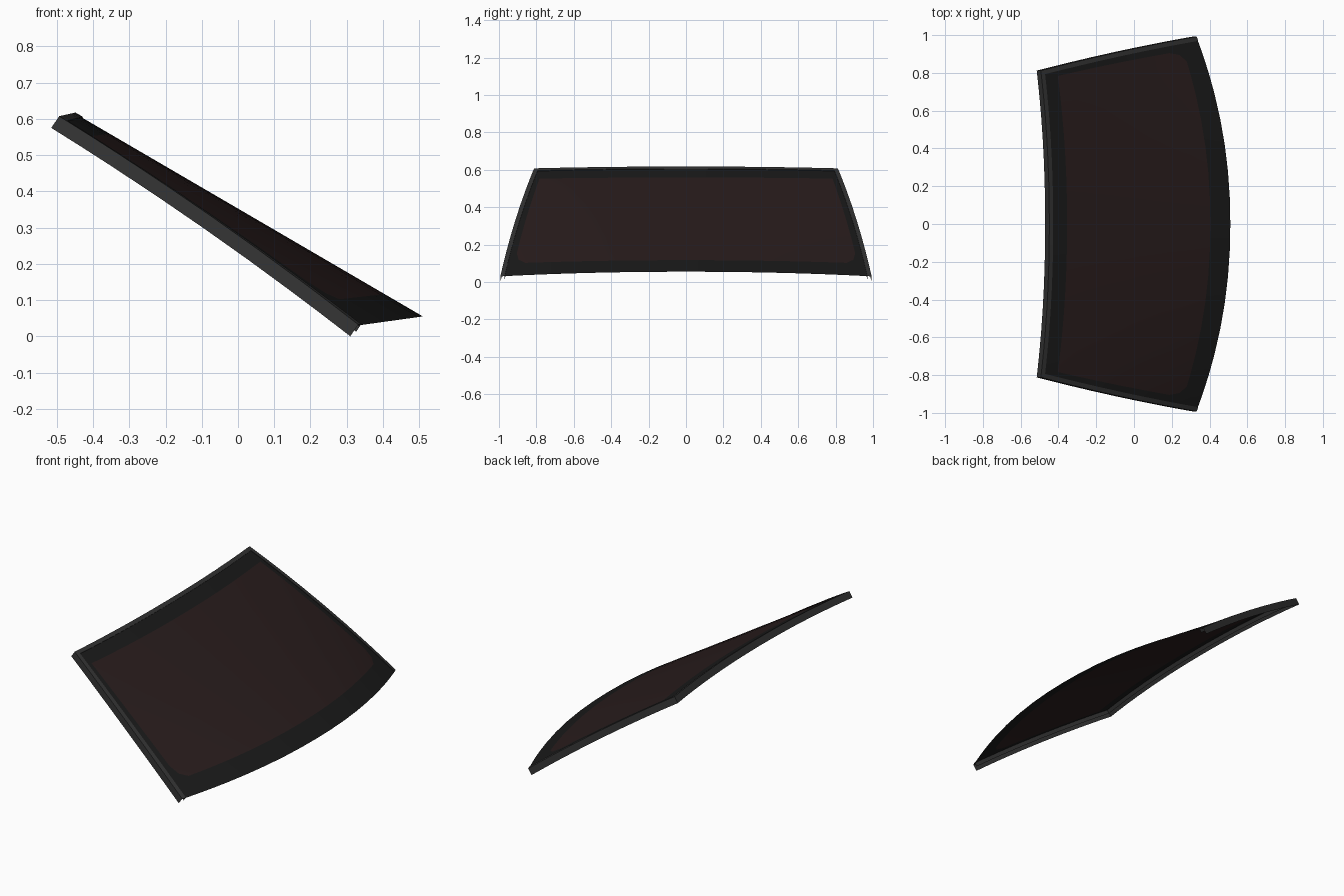
import bpy, bmesh
from mathutils import Vector

if "Cube" in bpy.data.objects:
    bpy.data.objects.remove(bpy.data.objects["Cube"])


def mat(name, c):
    m = bpy.data.materials.new(name)
    m.diffuse_color = (*c, 1)
    m.use_nodes = True
    m.node_tree.nodes["Principled BSDF"].inputs["Base Color"].default_value = m.diffuse_color
    return m


def make(name, verts, faces, mats):
    me = bpy.data.meshes.new(name)
    me.from_pydata(verts, [], faces)
    ob = bpy.data.objects.new(name, me)
    bpy.context.collection.objects.link(ob)
    for m in mats:
        me.materials.append(m)
    return ob


def surf(u, v):
    """Curved windscreen: u = side to side (-1..1), v = top to bottom (0..1)."""
    bulge = 4 * v * (1 - v)
    centre = Vector((-0.45 + 0.96 * v, 0, 0.615 - 0.56 * v))
    edge = Vector((-0.495 + 0.825 * v + 0.006 * bulge,
                   0.812 + 0.18 * v + 0.01 * bulge,
                   0.605 - 0.575 * v + 0.012 * bulge))
    f = abs(u) ** 2.1
    p = centre.lerp(edge, f)
    p.y = u * edge.y
    return p


tint = mat("tinted_glass", (0.022, 0.012, 0.012))
band = mat("black_band", (0.01, 0.01, 0.01))
rubber = mat("rubber", (0.032, 0.032, 0.032))

# Glass panel, black border band around a tinted pane
half = [0.14, 0.28, 0.42, 0.56, 0.7, 0.8, 0.88, 0.94, 1]
us = [-u for u in reversed(half)] + [0] + half
vs = [0, 0.1, 0.2, 0.35, 0.5, 0.65, 0.8, 0.89, 1]
verts = []
for v in vs:
    for u in us:
        if v == 0.89 and abs(u) == 0.94:      # soften lower pane corners
            verts.append(surf(u * 0.98, 0.86))
        else:
            verts.append(surf(u, v))
n = len(us)
faces, pane = [], []
for j in range(len(vs) - 1):
    for i in range(n - 1):
        a = j * n + i
        faces.append((a, a + n, a + n + 1, a + 1))
        pane.append(0 < j < len(vs) - 2 and 0 < i < n - 2)
glass = make("windscreen_glass", verts, faces, [tint, band])
for poly, inside in zip(glass.data.polygons, pane):
    poly.material_index = 0 if inside else 1
    poly.use_smooth = True

# Trim: U-shaped channel along both sides and the top
up = Vector((0.56, 0, 0.83))
path = ([(-1, v) for v in reversed(vs)] + [(u, 0) for u in us[1:-1]] + [(1, v) for v in vs])
profile = [(0, -0.036), (0, 0.003), (0.024, 0.003), (0.024, -0.022)]
verts, faces = [], []
for u, v in path:
    p = surf(u, v)
    along_u = (surf(u - 0.02, v) - surf(u + 0.02, v)).normalized() * (1 if u > 0 else -1)
    down_v = (surf(u, v + 0.02) - p).normalized()
    inward = Vector()
    if abs(u) == 1:
        inward += along_u
    if v == 0:
        inward += down_v
    for w, h in profile:
        verts.append(p + inward * w + up * h)
k = len(profile)
for i in range(len(path) - 1):
    for j in range(k - 1):
        a = i * k + j
        faces.append((a, a + 1, a + k + 1, a + k))
trim = make("edge_trim", verts, faces, [rubber])
bm = bmesh.new()
bm.from_mesh(trim.data)
bmesh.ops.recalc_face_normals(bm, faces=bm.faces)
if max(bm.faces, key=lambda f: f.calc_center_median().z + f.normal.z).normal.z < 0:
    bmesh.ops.reverse_faces(bm, faces=bm.faces)
top = max(bm.faces, key=lambda f: abs(f.normal.dot(up)))
if top.normal.dot(up) < 0:
    bmesh.ops.reverse_faces(bm, faces=bm.faces)
bm.to_mesh(trim.data)
bm.free()
